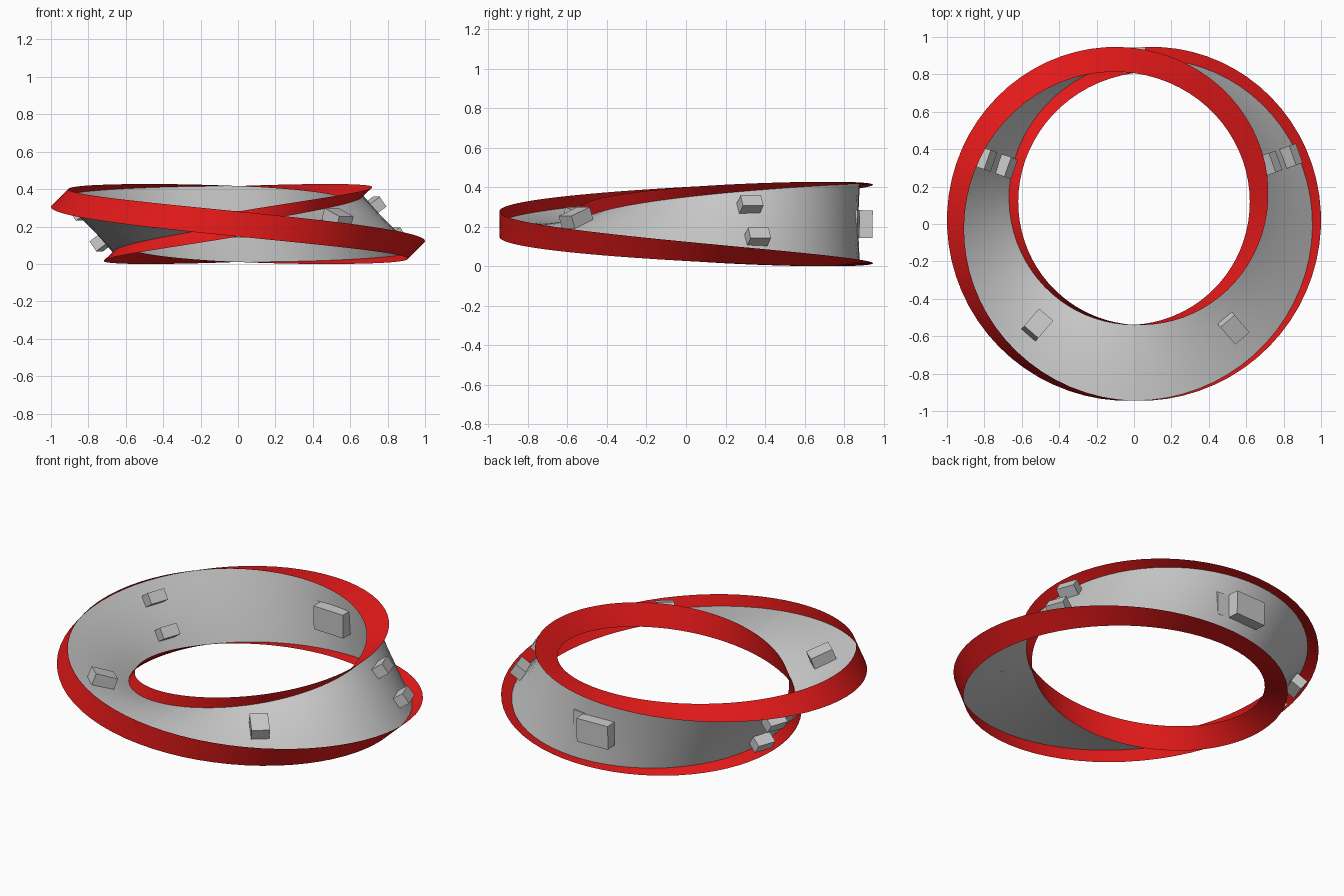
import bpy, bmesh, math
from mathutils import Vector, Matrix

if "Cube" in bpy.data.objects:
    bpy.data.objects.remove(bpy.data.objects["Cube"])

R, YC, ZC = 0.808, 0.066, 0.2135     # loop radius and centre
W, H = 0.203, 0.067                  # half width of band, half width of rim
SEG = 72


def frame(deg):
    """Centre, travel, width and normal directions; the angle runs from the back, clockwise."""
    p = math.radians(deg)
    a = -p / 2
    radial = Vector((math.sin(p), math.cos(p), 0))
    up = Vector((0, 0, 1))
    c = Vector((0, YC, ZC)) + radial * R
    d = radial * math.sin(a) + up * math.cos(a)
    n = radial * math.cos(a) - up * math.sin(a)
    return c, n.cross(d), d, n


def material(name, color):
    m = bpy.data.materials.new(name)
    m.diffuse_color = color
    m.use_nodes = True
    m.node_tree.nodes["Principled BSDF"].inputs["Base Color"].default_value = m.diffuse_color
    return m


def ribbon(name, laps, points, closed, mat=None):
    """Sweep a row of (width, normal) points along the twisting loop."""
    bm = bmesh.new()
    count = SEG * laps
    rows = []
    for i in range(count if closed else count + 1):
        c, t, d, n = frame(-180 + 360 * i / SEG)
        rows.append([bm.verts.new(c + d * u + n * v) for u, v in points])
    if closed:
        rows.append(rows[0])
    for a, b in zip(rows, rows[1:]):
        for k in range(len(points) - 1):
            f = bm.faces.new((a[k], a[k + 1], b[k + 1], b[k]))
            f.smooth = True
    me = bpy.data.meshes.new(name)
    bm.to_mesh(me)
    bm.free()
    ob = bpy.data.objects.new(name, me)
    bpy.context.collection.objects.link(ob)
    if mat:
        me.materials.append(mat)
    return ob


def block(name, deg, u, side, length, width, height):
    """Box standing on one face of the band."""
    c, t, d, n = frame(deg)
    pos = c + d * u + n * side * height / 2
    rot = Matrix((t, d, n)).transposed().to_4x4()
    bpy.ops.mesh.primitive_cube_add(size=1)
    ob = bpy.context.object
    ob.name = name
    ob.data.transform(Matrix.Translation(pos) @ rot @ Matrix.Diagonal((length, width, height, 1)))


# twisted band and the single edge rim that runs round it twice
ribbon("twisted_band", 1, [(-W + 2 * W * k / 6, 0) for k in range(7)], False)
ribbon("edge_rim", 2, [(W, -H), (W, 0), (W, H)], True, material("red", (0.8, 0.01, 0.01, 1)))

# blocks follow the one-sided surface, mirrored about the front
for s, tag in ((1, "a"), (-1, "b")):
    block("front_block_" + tag, 139.5 * s, 0, s, 0.10, 0.13, 0.067)
    block("large_block_" + tag, -2.5 * s, 0, s, 0.20, 0.14, 0.067)
    for deg, place in ((70.5, "near"), (-70.5, "far")):
        for u in (-0.1, 0.1):
            block(f"{place}_pair_block_{tag}", deg * s, u, s, 0.11, 0.065, 0.065)
